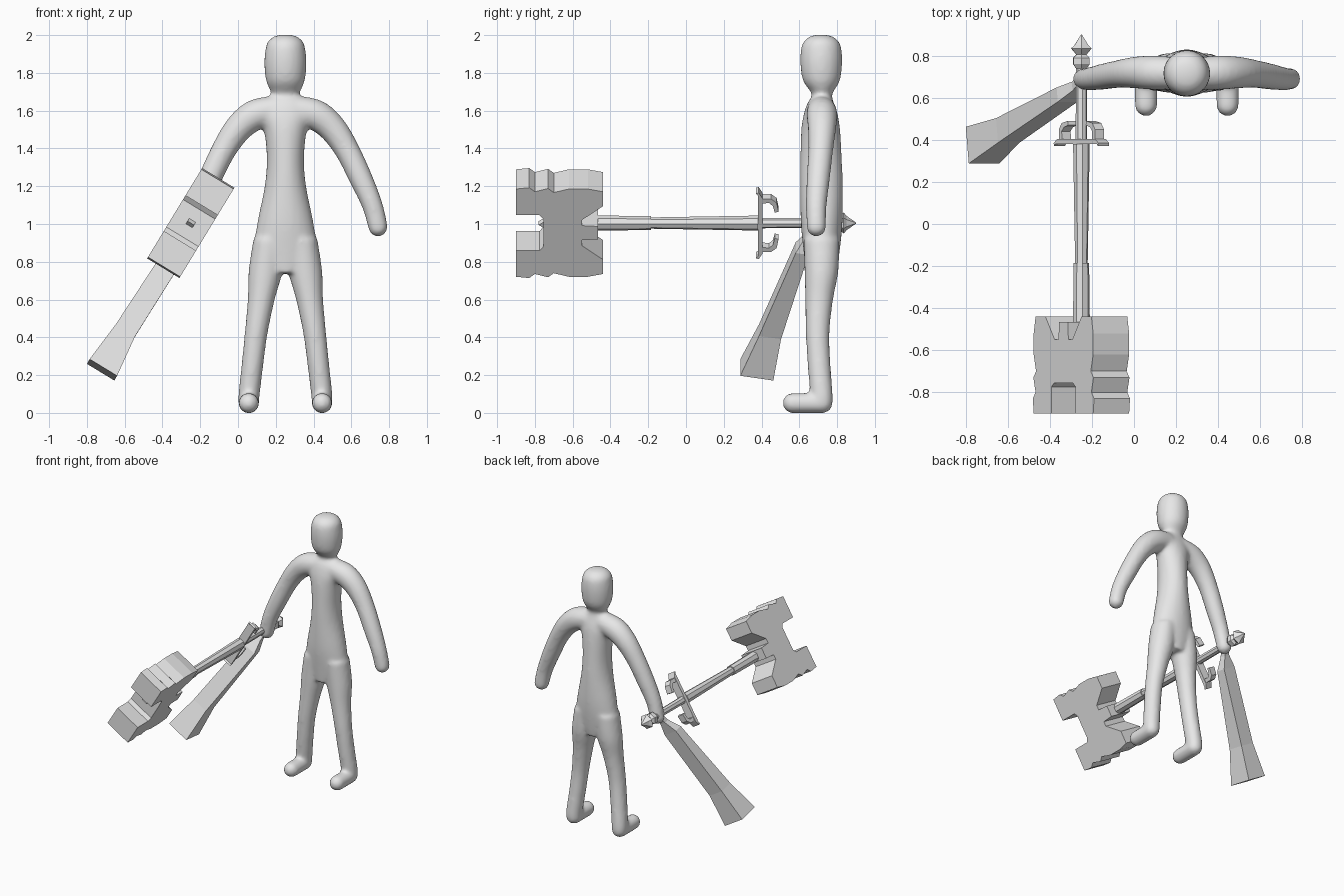
import bpy, bmesh, math
from mathutils import Vector, Matrix

if "Cube" in bpy.data.objects:
    bpy.data.objects.remove(bpy.data.objects["Cube"])

grey = bpy.data.materials.new("light_grey")
grey.diffuse_color = (0.8, 0.8, 0.8, 1)
grey.use_nodes = True
grey.node_tree.nodes["Principled BSDF"].inputs["Base Color"].default_value = grey.diffuse_color


def finish(name, bm):
    bmesh.ops.recalc_face_normals(bm, faces=bm.faces)
    me = bpy.data.meshes.new(name)
    bm.to_mesh(me)
    bm.free()
    ob = bpy.data.objects.new(name, me)
    bpy.context.collection.objects.link(ob)
    me.materials.append(grey)
    return ob


def loft(bm, rings):
    rows = [[bm.verts.new(p) for p in r] for r in rings]
    n = len(rows[0])
    for a, b in zip(rows, rows[1:]):
        for i in range(n):
            j = (i + 1) % n
            bm.faces.new((a[i], a[j], b[j], b[i]))
    bm.faces.new(rows[0][::-1])
    bm.faces.new(rows[-1])


def spline(pts, steps=5):
    """Catmull-Rom interpolation of any-length tuples."""
    P = [pts[0]] + pts + [pts[-1]]
    out = []
    for i in range(1, len(P) - 2):
        for s in range(steps):
            t = s / steps
            out.append(tuple(
                0.5 * (2 * b + (c - a) * t + (2 * a - 5 * b + 4 * c - d) * t * t
                       + (3 * b - a - 3 * c + d) * t ** 3)
                for a, b, c, d in zip(P[i - 1], P[i], P[i + 1], P[i + 2])))
    return out + [pts[-1]]


def ellipses(bm, pts):
    """Horizontal rings: (x, y, z, rx, ry)."""
    loft(bm, [[(x + rx * math.cos(k * math.pi / 12), y + ry * math.sin(k * math.pi / 12), z)
               for k in range(24)] for x, y, z, rx, ry in spline(pts)])


def tube(bm, pts):
    """Round limb along a path of (x, y, z, r) with ball ends."""
    S = spline(pts)
    rings = []
    for i, (x, y, z, r) in enumerate(S):
        d = Vector(S[min(i + 1, len(S) - 1)][:3]) - Vector(S[max(i - 1, 0)][:3])
        a = d.cross(Vector((0.3, 1, 0.1)) if abs(d.y) < d.length * 0.8 else Vector((0, 0, 1))).normalized()
        b = d.normalized().cross(a)
        rings.append([Vector((x, y, z)) + r * (a * math.cos(k * math.pi / 10) + b * math.sin(k * math.pi / 10))
                      for k in range(20)])
    loft(bm, rings)
    for x, y, z, r in (pts[0], pts[-1]):
        bmesh.ops.create_uvsphere(bm, u_segments=20, v_segments=12, radius=r,
                                  matrix=Matrix.Translation((x, y, z)))


# Figure: torso, head and mirrored limbs fused into one smooth skin
CX = 0.251
bm = bmesh.new()
ellipses(bm, [(CX, .715, .74, .10, .08), (CX, .718, .85, .165, .095), (CX, .718, 1.0, .15, .11),
              (CX, .717, 1.2, .11, .113), (CX, .715, 1.35, .099, .11), (CX, .713, 1.5, .115, .103),
              (CX, .713, 1.58, .15, .09), (CX, .713, 1.64, .14, .07), (CX, .72, 1.68, .08, .052),
              (CX, .72, 1.71, .075, .055)])
ellipses(bm, [(CX, .72, 1.67, .06, .045), (CX, .72, 1.70, .077, .06), (CX, .717, 1.76, .103, .098),
              (CX, .716, 1.85, .112, .111), (CX, .716, 1.93, .105, .107), (CX, .716, 1.97, .09, .09),
              (CX, .716, 1.995, .055, .055), (CX, .716, 2.003, .012, .012)])
for s in (1, -1):
    tube(bm, [(CX + s * o, y, z, r) for o, y, z, r in [
        (.07, .717, 1.60, .078), (.165, .72, 1.575, .082), (.25, .72, 1.505, .075), (.327, .713, 1.39, .066),
        (.40, .70, 1.24, .062), (.46, .69, 1.1, .055), (.49, .69, .985, .052)]])
    ellipses(bm, [(CX + s * o, y, z, rx, ry) for o, y, z, rx, ry in [
        (.085, .718, .92, .085, .095), (.105, .717, .75, .09, .09), (.128, .705, .6, .072, .074),
        (.155, .697, .42, .061, .063), (.175, .705, .25, .058, .061), (.192, .717, .1, .057, .06),
        (.194, .72, .05, .055, .058)]])
    tube(bm, [(CX + s * .194, .722, .053, .055), (CX + s * .194, .65, .052, .054),
              (CX + s * .194, .565, .052, .054)])
body = finish("figure", bm)
m = body.modifiers.new("fuse", 'REMESH')
m.mode = 'VOXEL'
m.voxel_size = 0.012
m.use_smooth_shade = True
m = body.modifiers.new("soften", 'SMOOTH')
m.factor = 0.5
m.iterations = 10

# Tilted weapon frame: u = long way of the head, v = its thickness
U = Vector((.52, 0, .854))
V = Vector((.854, 0, -.52))
O = Vector((-.25, 0, 1.005))


def at(y, u, v):
    return O + U * u + V * v + Vector((0, y, 0))


def plate(name, profile, half):
    """Extrude a (y, u) outline through the thickness."""
    bm = bmesh.new()
    loft(bm, [[at(y, u, v) for y, u in profile] for v in (-half, half)])
    return finish(name, bm)


def shaft(name, stations, sides=8):
    bm = bmesh.new()
    loft(bm, [[at(y, r * math.cos((k + .5) * math.tau / sides), r * math.sin((k + .5) * math.tau / sides))
               for k in range(sides)] for y, r in stations])
    return finish(name, bm)


# Hammer head: notched at both ends, wavy striking edges
half = [(-.755, .03), (-.755, .085), (-.775, .11), (-.9, .11), (-.9, .272), (-.83, .28), (-.80, .255),
        (-.73, .275), (-.70, .25), (-.62, .272), (-.52, .272), (-.44, .255), (-.44, .165), (-.55, .08),
        (-.55, .045), (-.465, .04)]
plate("hammer_head", half + [(y, -u) for y, u in half[::-1]], .1)
plate("head_stud", [(-.75, -.02), (-.78, 0), (-.75, .02)], .02)

# Handle
shaft("handle_socket", [(-.5, .041), (-.185, .037)])
shaft("handle", [(-.2, .03), (.38, .04)])
shaft("grip", [(.39, .028), (.75, .026)])
shaft("pommel", [(.74, .03), (.76, .045), (.79, .045), (.805, .028), (.835, .056), (.85, .038), (.9, .003)], 6)

# Guard with hooked prongs
plate("guard", [(.38, -.19), (.37, -.2), (.385, -.205), (.405, -.17), (.405, .17), (.385, .205), (.37, .2),
                (.38, .19)], .03)
for s, side in ((1, "upper"), (-1, "lower")):
    plate(side + "_guard_hook", [(y, s * u) for y, u in [
        (.40, .165), (.45, .165), (.48, .14), (.49, .085), (.47, .08), (.46, .12), (.44, .14), (.40, .135)]], .025)

# Flared four-sided blade hanging from the hand
W = Vector((-.08, .97, -.14))
bm = bmesh.new()
loft(bm, [[Vector(c) + V * (a * hv) + W * (b * hw) for a, b in ((-1, -1), (1, -1), (1, 1), (-1, 1))]
          for c, hv, hw in [((-.245, .69, 1.0), .018, .018), ((-.275, .655, .94), .022, .022),
                            ((-.318, .615, .87), .055, .035), ((-.60, .445, .43), .06, .06),
                            ((-.72, .375, .228), .085, .09)]])
finish("flared_blade", bm)
